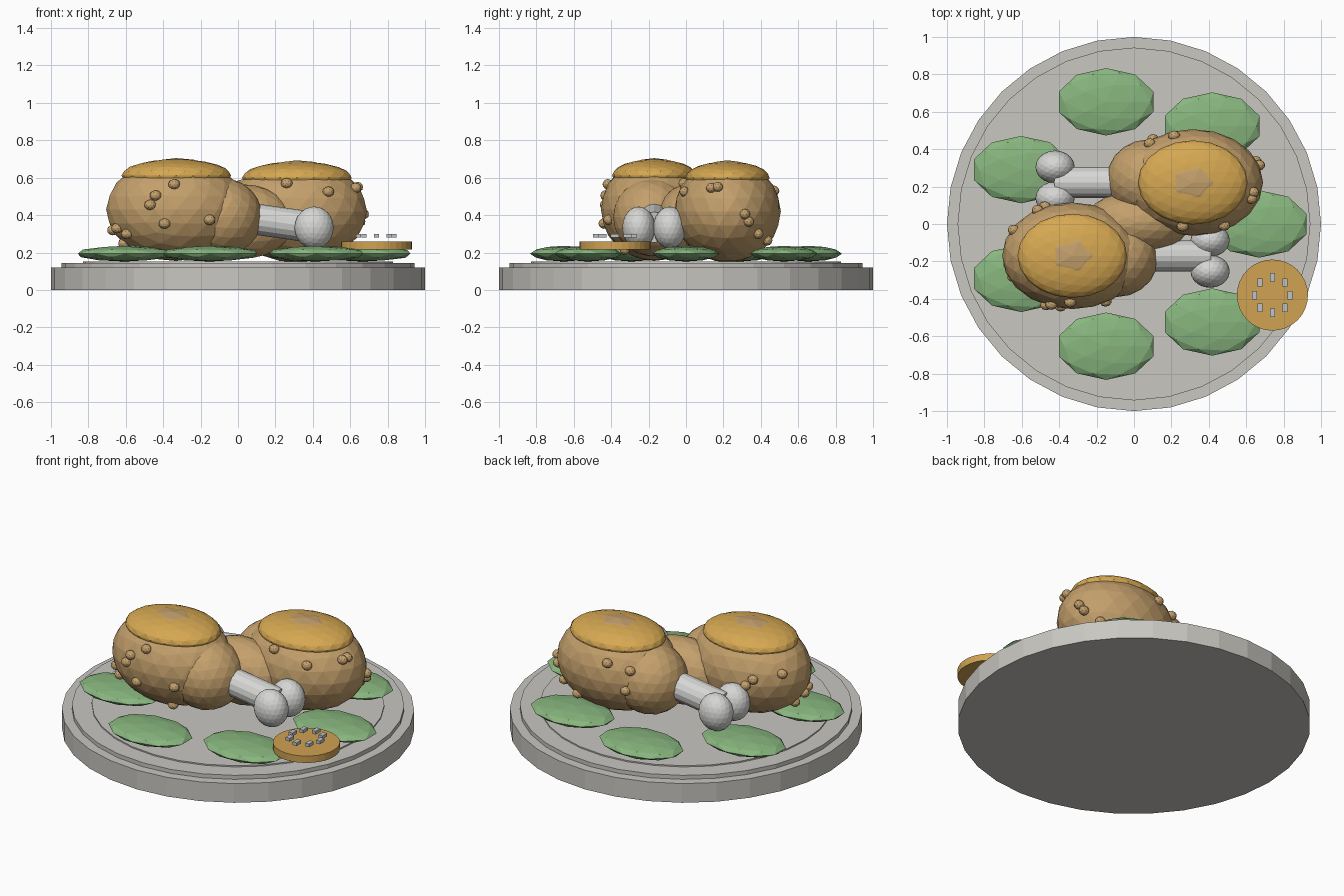
import bpy
import math
from mathutils import Vector

if "Cube" in bpy.data.objects:
    bpy.data.objects.remove(bpy.data.objects["Cube"])


def material(name, r, g, b):
    # sRGB 0-255 converted to linear
    def lin(c):
        c /= 255
        return c / 12.92 if c <= 0.04045 else ((c + 0.055) / 1.055) ** 2.4
    m = bpy.data.materials.new(name)
    m.diffuse_color = (lin(r), lin(g), lin(b), 1)
    m.use_nodes = True
    m.node_tree.nodes["Principled BSDF"].inputs["Base Color"].default_value = m.diffuse_color
    return m


PLATE = material("plate_grey", 201, 199, 193)
MEAT = material("roast_brown", 196, 160, 108)
SKIN = material("golden_skin", 214, 168, 82)
LEAF = material("leaf_green", 136, 182, 126)
BONE = material("bone_white", 214, 214, 212)
LEMON = material("slice_ochre", 208, 162, 82)
SEED = material("seed_grey", 190, 196, 202)


def finish(name, mat):
    ob = bpy.context.object
    ob.name = name
    ob.data.materials.append(mat)
    return ob


def ellipsoid(name, center, radii, mat, detail=3):
    bpy.ops.mesh.primitive_ico_sphere_add(subdivisions=detail, radius=1, location=center)
    ob = finish(name, mat)
    ob.scale = radii
    return ob


def disc(name, center, radius, z0, z1, mat, sides=32):
    bpy.ops.mesh.primitive_cylinder_add(vertices=sides, radius=radius, depth=z1 - z0,
                                        location=(center[0], center[1], (z0 + z1) / 2))
    return finish(name, mat)


def rod(name, a, b, radius, mat):
    a, b = Vector(a), Vector(b)
    bpy.ops.mesh.primitive_cylinder_add(vertices=16, radius=radius, depth=(b - a).length,
                                        location=(a + b) / 2)
    ob = finish(name, mat)
    ob.rotation_euler = (b - a).to_track_quat('Z', 'Y').to_euler()
    return ob


def drumstick(name, center, rx, rz, side, bumps):
    """Roast leg whose bone points along x in the direction of side."""
    cx, cy, cz = center
    ry = 0.285
    ellipsoid(name + "_meat", center, (rx, ry, rz), MEAT)
    ellipsoid(name + "_thigh", (cx + side * 0.24, cy - 0.01 + 0.03 * (side < 0), 0.39),
              (0.22, 0.21, 0.21), MEAT)
    ellipsoid(name + "_crisp_skin", (cx, cy, cz + rz - 0.093), (0.293, 0.225, 0.087), SKIN)

    # Bone and paired knuckles
    rod(name + "_bone", (cx + side * 0.34, cy, 0.39), (cx + side * 0.73, cy, 0.335), 0.083, BONE)
    for i, dy in enumerate((-0.083, 0.083)):
        ellipsoid(f"{name}_knuckle_{i}", (cx + side * 0.737, cy + dy, 0.333),
                  (0.105, 0.088, 0.113), BONE)

    # Crisp bumps sitting on the meat: azimuth in degrees and height
    for i, (az, z) in enumerate(bumps):
        k = math.sqrt(max(0, 1 - ((z - cz) / rz) ** 2))
        a = math.radians(az)
        ellipsoid(f"{name}_bump_{i}",
                  (cx + rx * k * math.cos(a), cy + ry * k * math.sin(a), z),
                  (0.032, 0.028, 0.028), MEAT, 2)


# Plate: base, raised rim and serving surface
disc("plate_base", (0, 0), 1.0, 0, 0.12, PLATE)
disc("plate_rim", (0, 0), 0.943, 0.12, 0.145, PLATE)
disc("plate_surface", (0, 0), 0.83, 0.145, 0.153, PLATE)

# Ring of leaves
for i in range(7):
    a = i * math.tau / 7
    ellipsoid(f"leaf_{i}", (0.67 * math.cos(a), 0.67 * math.sin(a), 0.194),
              (0.265, 0.18, 0.042), LEAF, 2)

# Two drumsticks lying in opposite directions, joined at the middle
drumstick("front_leg", (-0.33, -0.17, 0.43), 0.375, 0.275, 1,
          [(-92, 0.565), (-108, 0.505), (-112, 0.455), (-61, 0.375), (-100, 0.355),
           (-143, 0.3), (-155, 0.33), (-62, 0.215), (-170, 0.25), (120, 0.47),
           (113, 0.43), (107, 0.39), (150, 0.5), (190, 0.32)])
drumstick("back_leg", (0.315, 0.222, 0.42), 0.375, 0.273, -1,
          [(-100, 0.57), (-61, 0.525), (-20, 0.545), (-12, 0.55), (19, 0.405),
           (24, 0.365), (65, 0.265), (107, 0.53), (130, 0.5), (125, 0.38),
           (142, 0.37), (40, 0.3)])
ellipsoid("middle_meat", (0.02, 0.01, 0.365), (0.28, 0.17, 0.2), MEAT)

# Round slice with a ring of seeds hovering on top
disc("slice", (0.74, -0.38), 0.19, 0.215, 0.258, LEMON)
for i in range(8):
    a = i * math.tau / 8
    bpy.ops.mesh.primitive_cube_add(
        size=1, location=(0.74 + 0.095 * math.cos(a), -0.38 + 0.095 * math.sin(a), 0.29))
    finish(f"seed_{i}", SEED).scale = (0.027, 0.045, 0.02)
